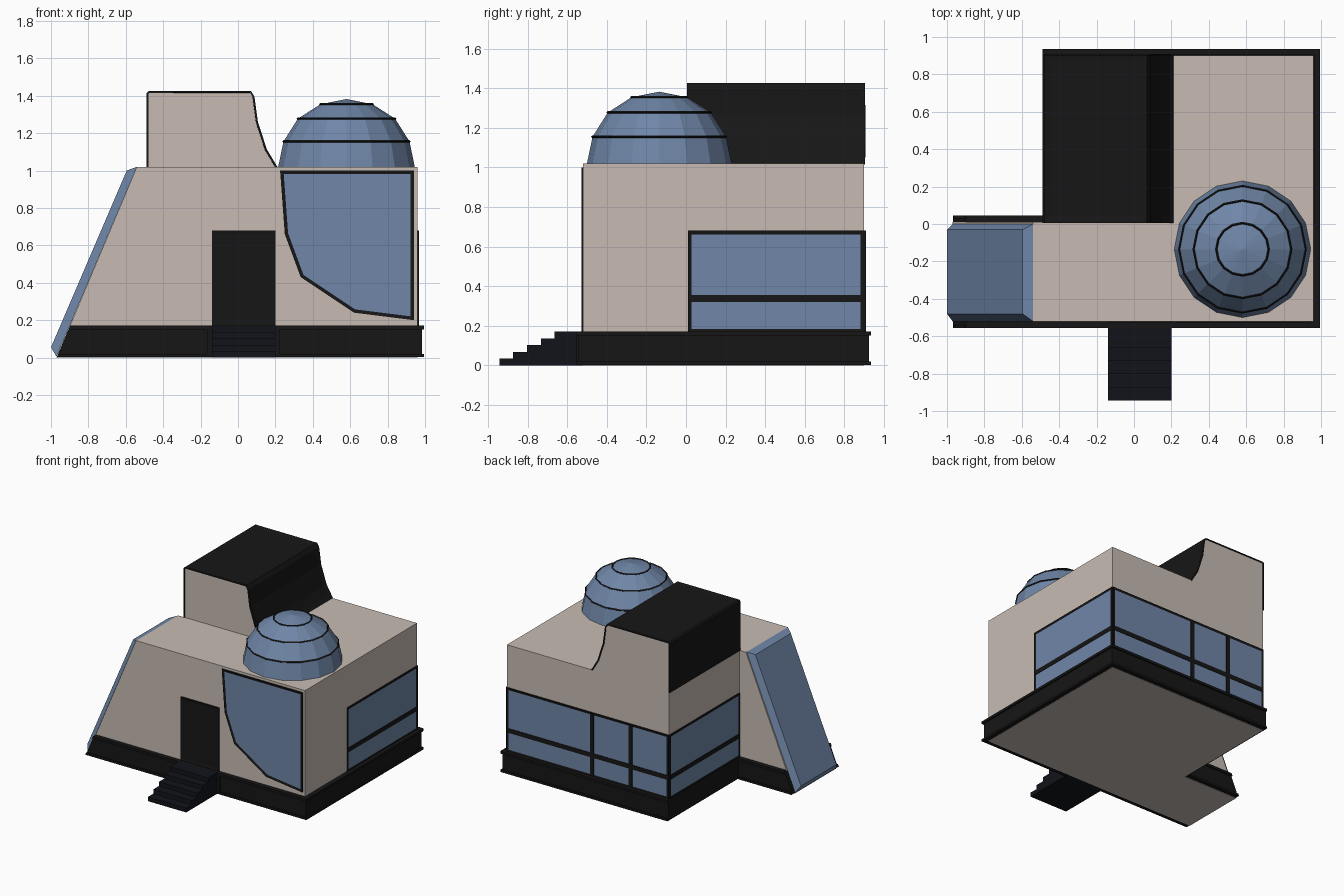
import bpy, bmesh, math
from mathutils import Vector

if "Cube" in bpy.data.objects:
    bpy.data.objects.remove(bpy.data.objects["Cube"])


def material(name, rgb):
    m = bpy.data.materials.new(name)
    m.diffuse_color = (*rgb, 1)
    m.use_nodes = True
    m.node_tree.nodes["Principled BSDF"].inputs["Base Color"].default_value = m.diffuse_color
    return m


CREAM = material("cream_plaster", (0.57, 0.50, 0.45))
BLUE = material("blue_glass", (0.16, 0.24, 0.39))
DARK = material("dark_trim", (0.008, 0.008, 0.008))
STEP = material("dark_step", (0.006, 0.007, 0.011))


def finish(name, bm, *mats, recalc=True):
    if recalc:
        bmesh.ops.recalc_face_normals(bm, faces=bm.faces[:])
    me = bpy.data.meshes.new(name)
    bm.to_mesh(me)
    bm.free()
    ob = bpy.data.objects.new(name, me)
    for m in mats:
        me.materials.append(m)
    bpy.context.collection.objects.link(ob)
    return ob


def loft(name, loop_a, loop_b, mat, rim=0, inner=None):
    """Solid between two loops; optionally the second cap gets a framed recess."""
    bm = bmesh.new()
    a = [bm.verts.new(p) for p in loop_a]
    b = [bm.verts.new(p) for p in loop_b]
    n = len(a)
    bm.faces.new(a)
    cap = bm.faces.new(b)
    for i in range(n):
        bm.faces.new((a[i], a[(i + 1) % n], b[(i + 1) % n], b[i]))
    bmesh.ops.recalc_face_normals(bm, faces=bm.faces[:])
    if rim:
        bmesh.ops.inset_region(bm, faces=[cap], thickness=rim, depth=-0.004,
                               use_even_offset=True)
        cap.material_index = 1
    return finish(name, bm, mat, inner or mat)


def box(name, x0, x1, y0, y1, z0, z1, mat):
    q = [(x0, y0), (x1, y0), (x1, y1), (x0, y1)]
    return loft(name, [(x, y, z0) for x, y in q], [(x, y, z1) for x, y in q], mat)


def along_y(name, profile, y0, y1, mat):
    return loft(name, [(x, y0, z) for x, z in profile],
                [(x, y1, z) for x, z in profile], mat)


def panel(name, pts, out, rim, inner):
    """Framed panel standing slightly proud of a wall."""
    out = Vector(out) * 0.008
    pts = [Vector(p) for p in pts]
    return loft(name, pts, [p + out for p in pts], DARK, rim, inner)


def slope_x(z):
    return -0.97 + 0.43 * z / 1.02


YF, YM, YB = -0.52, 0.01, 0.90      # front wall, wing back wall, rear wall
XL, XR, ROOF = -0.48, 0.96, 1.02

# Front wing with sloping left end
along_y("front_wing", [(slope_x(0), 0), (slope_x(ROOF), ROOF), (XR, ROOF), (XR, 0)],
        YF, YM, CREAM)

# Rear block with raised curved roof room
hood = [(XL, ROOF), (XL, 1.415), (0.068, 1.415), (0.08, 1.39), (0.097, 1.26),
        (0.145, 1.11), (0.20, ROOF)]
along_y("rear_block", [(XL, 0)] + hood + [(XR, ROOF), (XR, 0)], YM, YB, CREAM)

# Dark cladding wrapped over the raised room, with recessed panels
bm = bmesh.new()
skin = [(-0.488, ROOF), (-0.488, 1.415), (-0.478, 1.425), (0.07, 1.425),
        (0.088, 1.395), (0.106, 1.262), (0.154, 1.114), (0.21, ROOF)]
rows = [[bm.verts.new((x, y, z)) for x, z in skin] for y in (YM - 0.004, YB + 0.004)]
faces = [bm.faces.new((rows[0][i], rows[0][i + 1], rows[1][i + 1], rows[1][i]))
         for i in range(len(skin) - 1)]
bmesh.ops.recalc_face_normals(bm, faces=bm.faces[:])
if faces[2].normal.z < 0:
    bmesh.ops.reverse_faces(bm, faces=bm.faces[:])
for group in (faces[:1], faces[2:3], faces[4:]):
    bmesh.ops.inset_region(bm, faces=group, thickness=0.035, depth=-0.006,
                           use_even_offset=True, use_boundary=True)
clad = finish("roof_room_cladding", bm, DARK, recalc=False)
mod = clad.modifiers.new("thickness", "SOLIDIFY")
mod.thickness = 0.01
mod.offset = -1

# Sloping glass slab with bevelled sides
loft("sloping_glass",
     [(slope_x(0), YF, 0.004), (slope_x(0), 0.0, 0.004),
      (slope_x(ROOF), 0.0, ROOF), (slope_x(ROOF), YF, ROOF)],
     [(-1.0, -0.48, 0.055), (-1.0, -0.03, 0.055), (-0.595, -0.03, 1.0), (-0.595, -0.48, 1.0)],
     BLUE)


# Plinth band with top and bottom lips following the L-shaped plan
def plinth(name, off, z0, z1):
    def loop(z):
        s = slope_x(z)
        return [(s, YF - off, z), (XR + off, YF - off, z), (XR + off, YB + off, z),
                (XL - 0.01, YB + off, z), (XL - 0.01, YM + off, z), (s, YM + off, z)]
    return loft(name, loop(z0), loop(z1), DARK)


plinth("plinth_band", 0.023, 0.004, 0.165)
plinth("plinth_bottom_lip", 0.035, 0.003, 0.02)
plinth("plinth_top_lip", 0.035, 0.15, 0.17)

# Entrance steps and side posts
for i in range(5):
    box(f"step_{i + 1}", -0.14, 0.20, -0.943 + 0.07 * i, -0.52, 0.034 * i, 0.034 * (i + 1), STEP)
for i, x in enumerate((-0.165, 0.20)):
    box(f"step_post_{i + 1}", x, x + 0.025, -0.553, -0.52, 0.003, 0.168, DARK)

# Door
panel("door", [(x, YF, z) for x, z in ((-0.14, 0.17), (0.20, 0.17), (0.20, 0.68), (-0.14, 0.68))],
      (0, -1, 0), 0.02, DARK)

# Large curved front window
panel("front_window", [(x, YF, z) for x, z in
                       ((0.225, 1.0), (0.25, 0.66), (0.335, 0.43), (0.62, 0.24),
                        (0.94, 0.20), (0.94, 1.0))],
      (0, -1, 0), 0.018, BLUE)

# Lower window bands on right, left and rear walls, each with a crossbar
Z0, Z1 = 0.165, 0.68
for name, x, s in (("right", XR, 1), ("left", XL, -1)):
    panel(f"{name}_window", [(x, YM, Z0), (x, YB, Z0), (x, YB, Z1), (x, YM, Z1)],
          (s, 0, 0), 0.018, BLUE)
    box(f"{name}_window_bar", x - 0.004, x + 0.008 * s, YM + 0.01, YB - 0.01, 0.32, 0.355, DARK)
panel("rear_window", [(XL, YB, Z0), (XR, YB, Z0), (XR, YB, Z1), (XL, YB, Z1)],
      (0, 1, 0), 0.018, BLUE)
box("rear_window_bar", XL + 0.01, XR - 0.01, YB, YB + 0.008, 0.32, 0.355, DARK)
for i, x in enumerate((-0.14, 0.20)):
    box(f"rear_mullion_{i + 1}", x - 0.016, x + 0.016, YB, YB + 0.008, Z0 + 0.01, Z1 - 0.01, DARK)

# Sixteen-sided glass dome with dark rings
tiers = [(0.365, 1.02), (0.337, 1.155), (0.26, 1.277), (0.14, 1.354)]
bm = bmesh.new()
vs = [bm.verts.new((r, 0, z - ROOF)) for r, z in [(0, ROOF)] + tiers + [(0, 1.382)]]
es = [bm.edges.new(p) for p in zip(vs, vs[1:])]
bmesh.ops.spin(bm, geom=vs + es, cent=(0, 0, 0), axis=(0, 0, 1),
               angle=math.tau, steps=16, use_merge=False)
bmesh.ops.remove_doubles(bm, verts=bm.verts[:], dist=0.0005)
dome = finish("dome", bm, BLUE)
dome.location = (0.58, -0.135, ROOF)
for i, (r, z) in enumerate(tiers[1:]):
    bpy.ops.mesh.primitive_torus_add(location=(0.58, -0.135, z), major_radius=r,
                                     minor_radius=0.007, major_segments=16, minor_segments=4)
    ring = bpy.context.object
    ring.name = f"dome_ring_{i + 1}"
    ring.data.materials.append(DARK)
